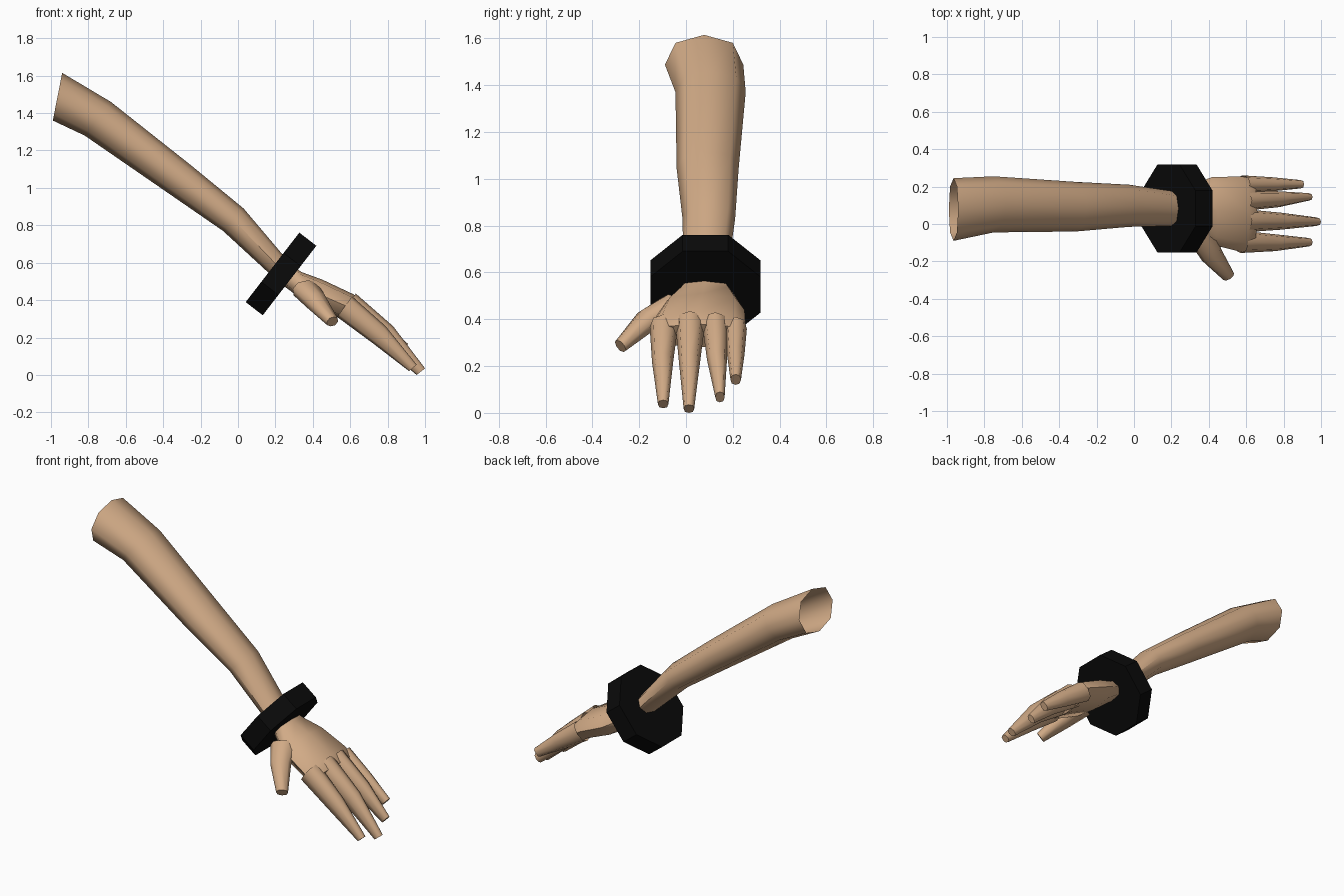
import bpy, bmesh, math
from mathutils import Vector, Matrix

if "Cube" in bpy.data.objects:
    bpy.data.objects.remove(bpy.data.objects["Cube"])


def material(name, rgb):
    m = bpy.data.materials.new(name)
    m.diffuse_color = (*rgb, 1)
    m.use_nodes = True
    m.node_tree.nodes["Principled BSDF"].inputs["Base Color"].default_value = m.diffuse_color
    return m


skin = material("skin", (0.64, 0.405, 0.24))
black = material("black", (0.003, 0.003, 0.003))


def finish(name, bm, mat, smooth):
    bmesh.ops.recalc_face_normals(bm, faces=bm.faces)
    me = bpy.data.meshes.new(name)
    bm.to_mesh(me)
    bm.free()
    ob = bpy.data.objects.new(name, me)
    bpy.context.collection.objects.link(ob)
    me.materials.append(mat)
    if smooth:
        bpy.ops.object.select_all(action='DESELECT')
        ob.select_set(True)
        bpy.context.view_layer.objects.active = ob
        bpy.ops.object.shade_smooth_by_angle(angle=math.radians(55))
    return ob


def section(x_top, z_top, x_bot, z_bot, y0, y1):
    """Cross-section from its top and bottom points in side view and its y range."""
    c = Vector(((x_top + x_bot) / 2, (y0 + y1) / 2, (z_top + z_bot) / 2))
    return c, Vector((0, (y1 - y0) / 2, 0)), Vector((x_top, c.y, z_top)) - c


def loft(name, sections, sides, power=1.0, cap=True):
    """Skin a row of rounded sections; power below 1 makes them boxier."""
    bm = bmesh.new()
    soft = lambda t: math.copysign(abs(t) ** power, t) if abs(t) > 1e-6 else 0
    rings = []
    for c, u, v in sections:
        angles = [2 * math.pi * i / sides for i in range(sides)]
        rings.append([bm.verts.new(c + u * soft(math.cos(a)) + v * soft(math.sin(a))) for a in angles])
    for a, b in zip(rings, rings[1:]):
        for i in range(sides):
            j = (i + 1) % sides
            bm.faces.new((a[i], a[j], b[j], b[i]))
    if cap:
        bm.faces.new(rings[-1])
    return finish(name, bm, skin, True)


# Arm: open tube from shoulder to wrist
loft("arm", [section(*s) for s in (
    (-0.94, 1.615, -0.99, 1.36, -0.09, 0.245),
    (-0.68, 1.46, -0.82, 1.28, -0.045, 0.255),
    (-0.25, 1.12, -0.37, 0.97, -0.04, 0.225),
    (0.03, 0.89, -0.08, 0.77, -0.015, 0.21),
    (0.25, 0.63, 0.17, 0.54, -0.01, 0.175),
    (0.30, 0.58, 0.23, 0.50, -0.01, 0.165))], 8, 0.9, cap=False)

# Palm: widens from wrist to knuckles
loft("palm", [section(*s) for s in (
    (0.27, 0.60, 0.21, 0.50, 0.0, 0.165),
    (0.34, 0.55, 0.28, 0.45, -0.05, 0.21),
    (0.45, 0.51, 0.38, 0.37, -0.11, 0.25),
    (0.62, 0.43, 0.53, 0.31, -0.15, 0.255),
    (0.66, 0.38, 0.58, 0.28, -0.14, 0.245))], 8, 0.75)

# Fingers: knuckle, middle and tip section each
fingers = {
    "index_finger": ((0.61, 0.42, 0.53, 0.31, -0.155, -0.035),
                     (0.79, 0.26, 0.72, 0.17, -0.145, -0.055),
                     (0.955, 0.055, 0.915, 0.02, -0.12, -0.075)),
    "middle_finger": ((0.63, 0.435, 0.54, 0.31, -0.045, 0.08),
                      (0.83, 0.26, 0.75, 0.17, -0.03, 0.06),
                      (1.0, 0.035, 0.955, 0.0, -0.01, 0.035)),
    "ring_finger": ((0.63, 0.43, 0.54, 0.31, 0.07, 0.18),
                    (0.81, 0.27, 0.74, 0.18, 0.09, 0.175),
                    (0.955, 0.09, 0.915, 0.045, 0.125, 0.165)),
    "little_finger": ((0.62, 0.41, 0.54, 0.31, 0.165, 0.26),
                      (0.77, 0.29, 0.71, 0.21, 0.175, 0.25),
                      (0.91, 0.165, 0.87, 0.12, 0.19, 0.235)),
}
for name, rows in fingers.items():
    loft(name, [section(*r) for r in rows], 8, 0.85)

# Thumb: points down and out to the front
root, tip = Vector((0.36, -0.05, 0.46)), Vector((0.505, -0.28, 0.285))
side = Vector((0.85, 0.53, 0)).normalized()
up = side.cross(tip - root).normalized()
loft("thumb", [(Vector(c), side * w, up * h) for c, w, h in (
    (root, 0.08, 0.055),
    ((0.415, -0.165, 0.395), 0.06, 0.052),
    (tip, 0.034, 0.03))], 8, 0.85)

# Wrist cuff: thick octagonal band square to the forearm
axis = Vector((0.79, 0, -0.61)).normalized()
across = Vector((0, 1, 0))
frame = Matrix((across, axis.cross(across), axis)).transposed().to_4x4()
frame.translation = (0.23, 0.083, 0.54)
turn = Matrix.Rotation(math.pi / 8, 4, 'Z')
bm = bmesh.new()
bmesh.ops.create_cone(bm, cap_ends=True, segments=8, radius1=0.254, radius2=0.254,
                      depth=0.115, matrix=frame @ turn)
finish("wrist_cuff", bm, black, False)
